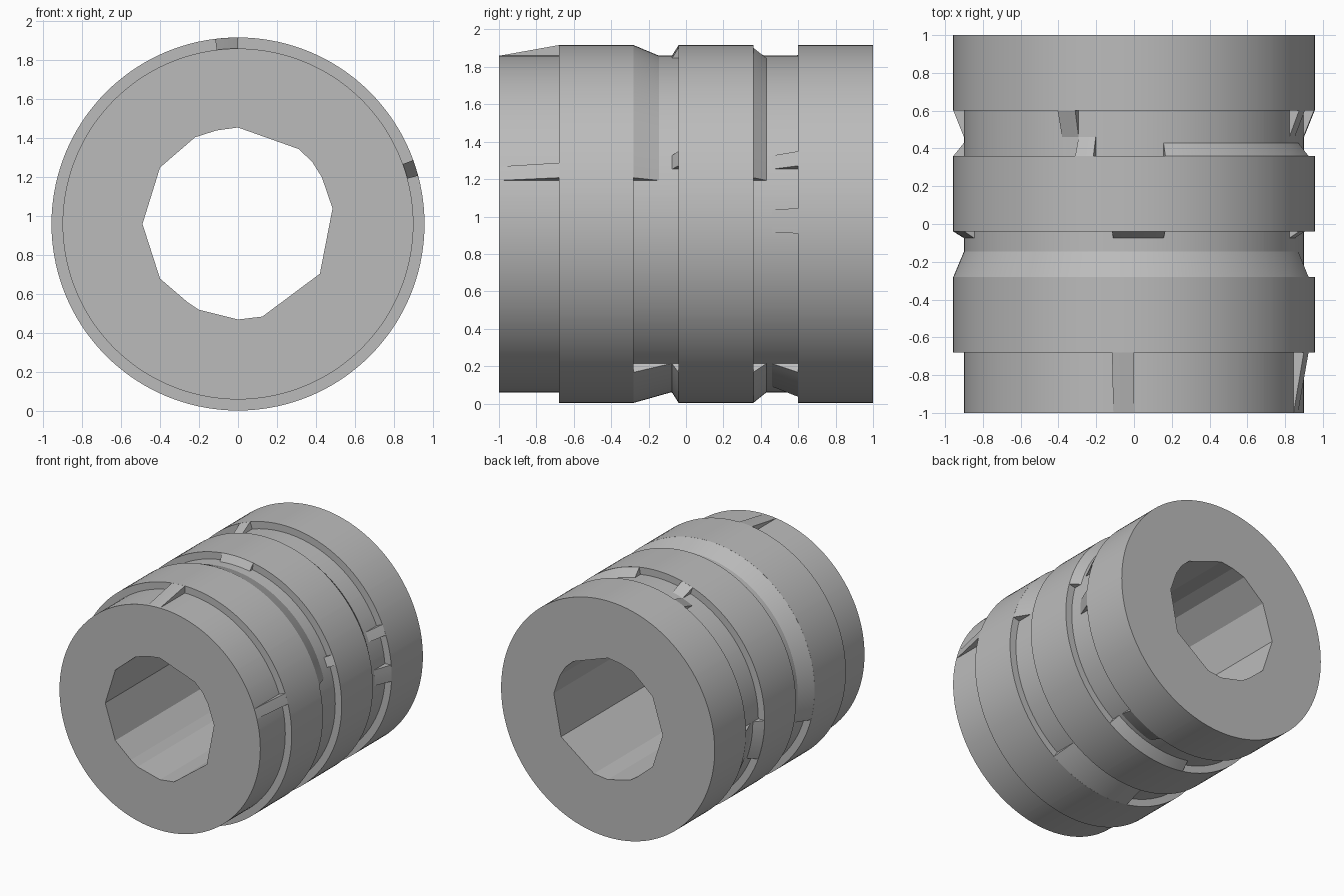
import bpy, bmesh, math

if "Cube" in bpy.data.objects:
    bpy.data.objects.remove(bpy.data.objects["Cube"])

CZ = 0.96          # height of the sleeve axis
R, RF = 0.957, 0.9 # outer radius, groove floor radius

mat = bpy.data.materials.new("plain grey")
mat.diffuse_color = (0.5, 0.5, 0.5, 1)
mat.use_nodes = True
mat.node_tree.nodes["Principled BSDF"].inputs["Base Color"].default_value = mat.diffuse_color


def finish(bm, name, limit=4):
    bmesh.ops.recalc_face_normals(bm, faces=bm.faces)
    me = bpy.data.meshes.new(name)
    bm.to_mesh(me)
    bm.free()
    me.materials.append(mat)
    ob = bpy.data.objects.new(name, me)
    bpy.context.collection.objects.link(ob)
    bpy.ops.object.select_all(action='DESELECT')
    ob.select_set(True)
    bpy.context.view_layer.objects.active = ob
    bpy.ops.object.shade_smooth_by_angle(angle=math.radians(limit))
    return ob


def polar(r, a, y):
    return (r * math.cos(a), y, CZ + r * math.sin(a))


# irregular bore outline (x, z)
bore = [(0, 1.455), (-.11, 1.44), (-.22, 1.405), (-.4, 1.25), (-.49, .96),
        (-.4, .68), (-.26, .56), (-.2, .52), (0, .47), (.125, .485), (.42, .705),
        (.485, 1.04), (.43, 1.2), (.38, 1.28), (.31, 1.345)]
bore = [(x, z - CZ) for x, z in bore]


def bore_radius(a):
    c, s = math.cos(a), math.sin(a)
    for (x0, z0), (x1, z1) in zip(bore, bore[1:] + bore[:1]):
        dx, dz = x1 - x0, z1 - z0
        den = c * dz - s * dx
        if abs(den) < 1e-9:
            continue
        t = (x0 * dz - z0 * dx) / den
        u = (x0 * s - z0 * c) / den
        if t > 0 and -1e-6 <= u <= 1 + 1e-6:
            return t
    return 0.47


# sleeve: stepped outer profile closed by the straight bore
step = [(-1, RF), (-.68, RF), (-.68, R), (-.28, R), (-.28, RF), (-.04, RF),
        (-.04, R), (.36, R), (.36, RF), (.6, RF), (.6, R), (1, R)]
angles = {round(2 * math.pi * i / 144, 5) for i in range(144)}
angles |= {round(math.atan2(z, x) % (2 * math.pi), 5) for x, z in bore}
bm = bmesh.new()
rings = []
for a in sorted(angles):
    rb = bore_radius(a)
    rings.append([bm.verts.new(polar(r, a, y)) for y, r in step + [(1, rb), (-1, rb)]])
for p, q in zip(rings, rings[1:] + rings[:1]):
    for i in range(len(p)):
        j = (i + 1) % len(p)
        bm.faces.new((p[i], p[j], q[j], q[i]))
finish(bm, "sleeve")


# ramps: partial rings running from a collar edge down to the groove floor
def ramp(name, y_top, y_low, a0, a1):
    n = max(1, round((a1 - a0) / 2.5))
    prof = [(y_top, .88), (y_top, R - .0005), (y_low, RF), (y_low, .88)]
    bm = bmesh.new()
    rows = [[bm.verts.new(polar(r, math.radians(a0 + (a1 - a0) * k / n), y))
             for y, r in prof] for k in range(n + 1)]
    for p, q in zip(rows, rows[1:]):
        for i in range(4):
            j = (i + 1) % 4
            bm.faces.new((p[i], p[j], q[j], q[i]))
    bm.faces.new(rows[0])
    bm.faces.new(rows[-1])
    finish(bm, name)


ramps = {
    "front_rib": (-.68, -.995, [(90, 97), (15, 20)]),
    "front_groove_chamfer": (-.28, -.145, [(15, 195)]),
    "front_groove_long_ramp": (-.28, -.08, [(-100, -56)]),
    "front_groove_back_lip": (-.04, -.075, [(19, 24), (80, 97), (160, 195), (-100, -56)]),
    "rear_groove_chamfer": (.36, .43, [(15, 80), (180, 200), (-100, -56)]),
    "rear_groove_block": (.36, .46, [(103, 109)]),
    "rear_groove_back_ramp": (.6, .46, [(109, 115), (19, 24), (-3, 5), (180, 200), (-75, -56)]),
}
for name, (y_top, y_low, spans) in ramps.items():
    for k, (a0, a1) in enumerate(spans):
        ramp(f"{name}_{k + 1}", y_top, y_low, a0, a1)
